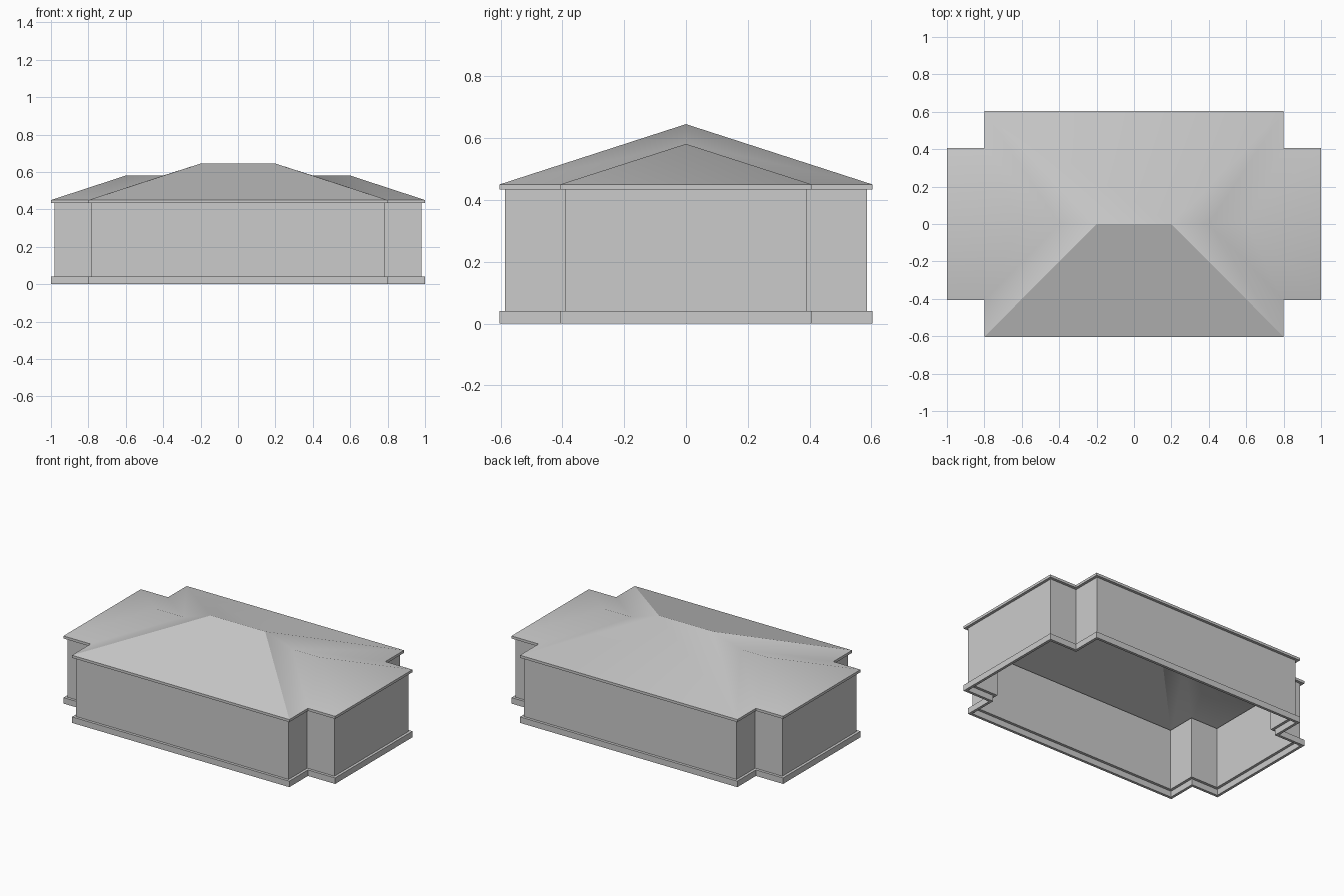
import bpy
import bmesh
import math

cube = bpy.data.objects.get("Cube")
if cube:
    bpy.data.objects.remove(cube, do_unlink=True)

# Plan of the house: main block crossed by a wing at each end
MAIN_X, MAIN_Y = 0.8, 0.603
WING_X, WING_Y = 1.0, 0.407
EAVES, WING_RIDGE, MAIN_RIDGE = 0.45, 0.581, 0.645
STEP = 0.018

grey = bpy.data.materials.new("light_grey")
grey.use_nodes = True
colour = (0.6, 0.6, 0.6, 1)
grey.diffuse_color = colour
grey.node_tree.nodes["Principled BSDF"].inputs["Base Color"].default_value = colour


def add_object(name, bm):
    mesh = bpy.data.meshes.new(name)
    bm.to_mesh(mesh)
    bm.free()
    mesh.materials.append(grey)
    obj = bpy.data.objects.new(name, mesh)
    bpy.context.collection.objects.link(obj)
    return obj


def outline(inset):
    """Cross-shaped outline, counter-clockwise."""
    ax, ay = MAIN_X - inset, MAIN_Y - inset
    bx, by = WING_X - inset, WING_Y - inset
    corner = [(bx, by), (ax, by), (ax, ay)]
    points = []
    for sx, sy in ((1, 1), (-1, 1), (-1, -1), (1, -1)):
        part = [(sx * x, sy * y) for x, y in corner]
        points += part if sx * sy > 0 else part[::-1]
    return points


def ring(name, outer, inner, z0, z1):
    """Hollow band that follows the plan."""
    bm = bmesh.new()
    loops = [[bm.verts.new((x, y, z)) for x, y in outline(inset)]
             for inset, z in ((outer, z0), (outer, z1), (inner, z1), (inner, z0))]
    count = len(loops[0])
    for k in range(4):
        a, b = loops[k], loops[(k + 1) % 4]
        for i in range(count):
            j = (i + 1) % count
            bm.faces.new((a[i], a[j], b[j], b[i]))
    bmesh.ops.recalc_face_normals(bm, faces=bm.faces[:])
    return add_object(name, bm)


# Plinth, walls and eaves band
ring("plinth", 0, STEP, 0, 0.04)
ring("walls", STEP, 2 * STEP, 0.04, 0.435)
ring("eaves_band", 0, 2 * STEP, 0.433, EAVES)

# Hipped roof, open underneath
bm = bmesh.new()


def roof_face(points):
    face = bm.faces.new([bm.verts.new(p) for p in points])
    face.normal_update()
    if face.normal.z < 0:
        face.normal_flip()
    return face


ridge_x, join_x, wing_hip_x = 0.2, 0.4, 0.6
for s in (-1, 1):
    # Main slopes at front and back
    roof_face([(-MAIN_X, s * MAIN_Y, EAVES), (MAIN_X, s * MAIN_Y, EAVES),
               (ridge_x, 0, MAIN_RIDGE), (-ridge_x, 0, MAIN_RIDGE)])
    # Wing end hip
    roof_face([(s * WING_X, -WING_Y, EAVES), (s * WING_X, WING_Y, EAVES),
               (s * wing_hip_x, 0, WING_RIDGE)])
    for t in (-1, 1):
        # Main end hip beside the valley, then the wing slope
        roof_face([(s * MAIN_X, t * MAIN_Y, EAVES), (s * MAIN_X, t * WING_Y, EAVES),
                   (s * join_x, 0, WING_RIDGE), (s * ridge_x, 0, MAIN_RIDGE)])
        roof_face([(s * MAIN_X, t * WING_Y, EAVES), (s * WING_X, t * WING_Y, EAVES),
                   (s * wing_hip_x, 0, WING_RIDGE), (s * join_x, 0, WING_RIDGE)])
bmesh.ops.remove_doubles(bm, verts=bm.verts[:], dist=0.0001)
roof = add_object("roof", bm)

# Soft hips and valleys, sharp ridges, flat front slope
bpy.context.view_layer.objects.active = roof
roof.select_set(True)
bpy.ops.object.shade_smooth_by_angle(angle=math.radians(30))
for face in roof.data.polygons:
    if face.center.y < -0.2 and len(face.vertices) == 4 and abs(face.center.x) < 0.01:
        face.use_smooth = False
